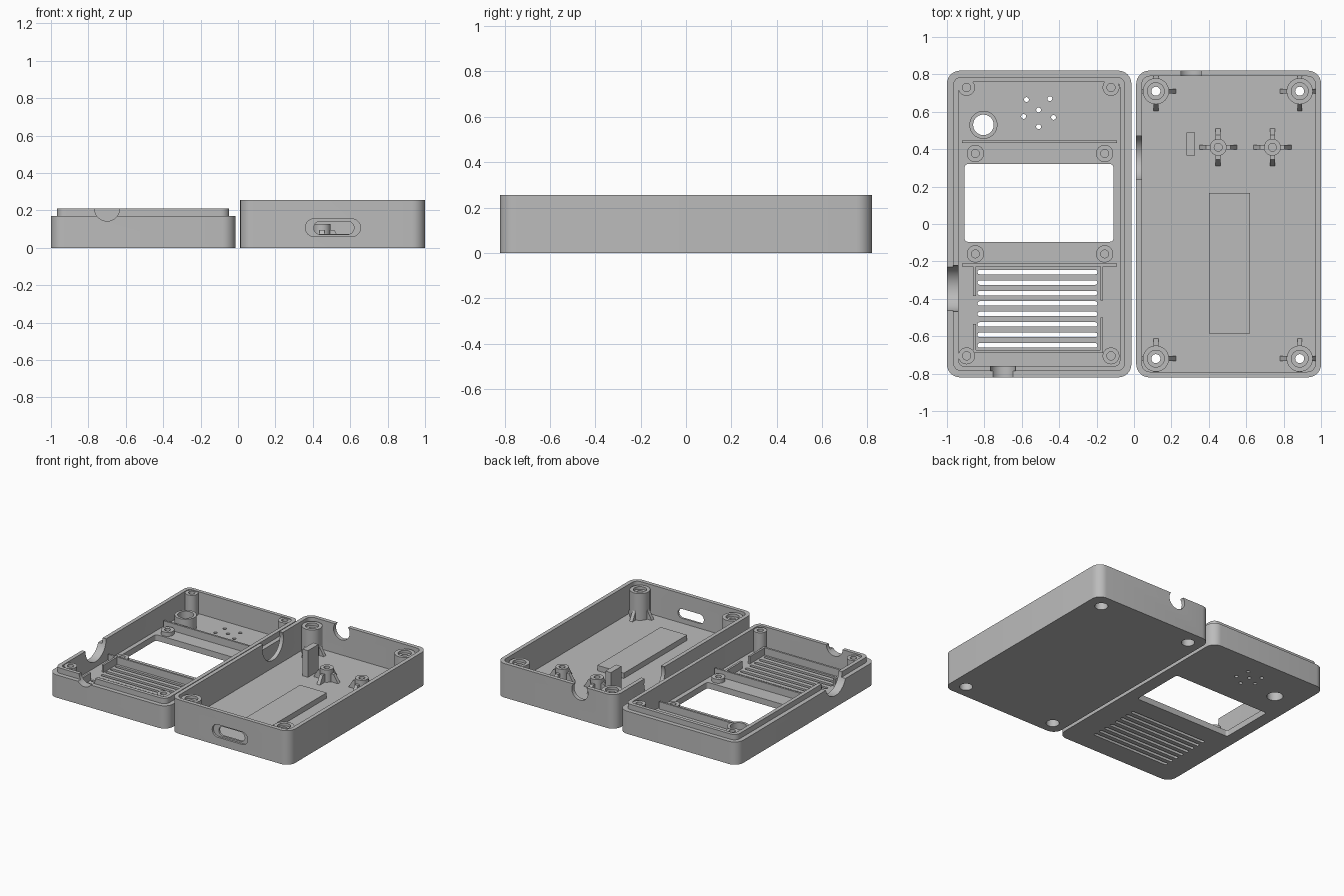
import bpy, bmesh
from math import cos, sin, pi, radians
from mathutils import Matrix, Vector

cube = bpy.data.objects.get("Cube")
if cube:
    bpy.data.objects.remove(cube, do_unlink=True)

grey = bpy.data.materials.new("plain grey plastic")
grey.use_nodes = True
COLOUR = (0.5, 0.5, 0.5, 1)
grey.diffuse_color = COLOUR
grey.node_tree.nodes["Principled BSDF"].inputs["Base Color"].default_value = COLOUR


def finish(name, bm):
    bmesh.ops.remove_doubles(bm, verts=bm.verts, dist=1e-5)
    bmesh.ops.recalc_face_normals(bm, faces=bm.faces)
    mesh = bpy.data.meshes.new(name)
    bm.to_mesh(mesh)
    bm.free()
    mesh.materials.append(grey)
    obj = bpy.data.objects.new(name, mesh)
    bpy.context.scene.collection.objects.link(obj)
    return obj


def prism(name, x, y, z, r=0, seg=8):
    """Upright block spanning three ranges, with rounded vertical edges."""
    pts = []
    for i, (sx, sy) in enumerate([(1, 1), (0, 1), (0, 0), (1, 0)]):
        cx, cy = x[sx] + (r if sx == 0 else -r), y[sy] + (r if sy == 0 else -r)
        for k in range(seg + 1 if r else 1):
            a = (i + k / seg) * pi / 2
            pts.append((cx + r * cos(a), cy + r * sin(a), z[0]))
    bm = bmesh.new()
    face = bm.faces.new([bm.verts.new(p) for p in pts])
    top = bmesh.ops.extrude_face_region(bm, geom=[face])["geom"]
    verts = [v for v in top if isinstance(v, bmesh.types.BMVert)]
    bmesh.ops.translate(bm, verts=verts, vec=(0, 0, z[1] - z[0]))
    return finish(name, bm)


def lathe(name, profile, at, closed=True, steps=40):
    """Revolve (radius, height) points around a vertical axis."""
    bm = bmesh.new()
    vs = [bm.verts.new((r, 0, h)) for r, h in profile]
    pairs = list(zip(vs, vs[1:])) + ([(vs[-1], vs[0])] if closed else [])
    edges = [bm.edges.new(p) for p in pairs]
    bmesh.ops.spin(bm, geom=vs + edges, cent=(0, 0, 0), axis=(0, 0, 1),
                   angle=2 * pi, steps=steps)
    bmesh.ops.translate(bm, verts=bm.verts, vec=(at[0], at[1], 0))
    return finish(name, bm)


def rod(centre, r, depth, axis="Z"):
    """Cylinder used as a cutter."""
    rot = {"Z": Matrix(), "X": Matrix.Rotation(pi / 2, 4, "Y"),
           "Y": Matrix.Rotation(pi / 2, 4, "X")}[axis]
    bm = bmesh.new()
    bmesh.ops.create_cone(bm, cap_ends=True, segments=40, radius1=r, radius2=r,
                          depth=depth, matrix=Matrix.Translation(centre) @ rot)
    return finish("cutter", bm)


def cut(obj, cutters):
    for c in cutters:
        c.hide_render = True
        mod = obj.modifiers.new("cut", "BOOLEAN")
        mod.operation, mod.solver, mod.object = "DIFFERENCE", "EXACT", c
    bpy.context.view_layer.update()
    mesh = bpy.data.meshes.new_from_object(
        obj.evaluated_get(bpy.context.evaluated_depsgraph_get()))
    obj.modifiers.clear()
    obj.data = mesh
    for c in cutters:
        bpy.data.objects.remove(c, do_unlink=True)


def blind_boss(name, at, r, hole, z0, z1):
    lathe(name, [(0, z0), (r, z0), (r, z1), (hole, z1), (hole, z0 + 0.02),
                 (0, z0 + 0.02)], at, closed=False)


def gusset(name, at, angle, start, reach, z0, z1):
    """Rib with a flat inner part and a sloped outer end."""
    outline = [(start, z0), (reach, z0), (max(start, reach - 0.045), z1), (start, z1)]
    bm = bmesh.new()
    face = bm.faces.new([bm.verts.new((u, -0.013, h)) for u, h in outline])
    ext = bmesh.ops.extrude_face_region(bm, geom=[face])["geom"]
    bmesh.ops.translate(bm, vec=(0, 0.026, 0),
                        verts=[v for v in ext if isinstance(v, bmesh.types.BMVert)])
    bm.transform(Matrix.Translation((at[0], at[1], 0)) @ Matrix.Rotation(angle, 4, "Z"))
    return finish(name, bm)


# ---- Front cover: shell with a stepped lip ----
Y = 0.82
LX = (-1.0, -0.014)
FLOOR = 0.045


def inset(rng, d):
    return (rng[0] + d, rng[1] - d)


cover = prism("front_cover", LX, (-Y, Y), (0, 0.21), 0.07)
ring = prism("cutter", inset(LX, -0.1), (-1, 1), (0.17, 0.3))
cut(ring, [prism("cutter", inset(LX, 0.033), inset((-Y, Y), 0.033), (0.1, 0.4), 0.045)])
cuts = [ring,
        prism("cutter", inset(LX, 0.062), inset((-Y, Y), 0.06), (FLOOR, 0.4), 0.03),
        prism("cutter", (-0.906, -0.11), (-0.095, 0.32), (-0.1, 0.1), 0.018),
        rod((-0.805, 0.53, 0), 0.055, 0.3),
        rod((-1, -0.345, 0.21), 0.123, 0.2, "X"),
        rod((-0.7, -Y, 0.21), 0.067, 0.2, "Y")]
# Ventilation slots and sound holes
for i in range(8):
    y = -0.257 - 0.056 * i
    cuts.append(prism("cutter", (-0.837, -0.195), (y - 0.012, y + 0.012), (-0.1, 0.1), 0.0118, 4))
for x, y in [(-0.575, 0.665), (-0.45, 0.67), (-0.51, 0.61), (-0.59, 0.575),
             (-0.43, 0.57), (-0.51, 0.52)]:
    cuts.append(rod((x, y, 0), 0.013, 0.3))
cut(cover, cuts)

# Cover bosses, button guide and ribs
low = FLOOR - 0.02
for x in (-0.895, -0.123):
    for y in (-0.705, 0.73):
        blind_boss("cover_screw_post", (x, y), 0.045, 0.022, low, 0.205)
for x in (-0.848, -0.157):
    for y in (-0.16, 0.377):
        blind_boss("screen_mount", (x, y), 0.046, 0.021, low, 0.075)
lathe("button_guide", [(0.055, low), (0.075, low), (0.075, 0.14), (0.055, 0.14)],
      (-0.805, 0.53))
RIB = (low, 0.1)
prism("upper_rib", (-0.92, -0.09), (0.433, 0.447), RIB)
prism("middle_rib", (-0.92, -0.09), (-0.226, -0.212), RIB)
prism("lower_rib", (-0.86, -0.165), (-0.69, -0.675), RIB)
for x, gap in ((-0.86, (-0.535, -0.385)), (-0.18, (-0.5, -0.41))):
    prism("vent_side_rib", (x, x + 0.015), (-0.675, gap[0]), RIB)
    prism("vent_side_rib", (x, x + 0.015), (gap[1], -0.22), RIB)

# ---- Rear case: deeper plain shell ----
BX = (0.012, 1.0)
BASE = 0.035
WALL = 0.03
posts = [(x, y) for x in (0.117, 0.886) for y in (-0.72, 0.71)]
case = prism("rear_case", BX, (-Y, Y), (0, 0.255), 0.07)
# Charging port: cutters are laid out flat, then turned to face the front
port = []
for x, z, r, depth in (((0.36, 0.655), (0.06, 0.155), 0.047, (-0.015, 0.05)),
                       ((0.405, 0.62), (0.072, 0.142), 0.0345, (-0.1, 0.05))):
    c = prism("cutter", x, z, depth, r)
    c.data.transform(Matrix.Translation((0, -Y, 0)) @ Matrix.Rotation(pi / 2, 4, "X"))
    port.append(c)
cut(case, [prism("cutter", inset(BX, WALL), inset((-Y, Y), WALL), (BASE, 0.5), 0.042),
           rod((BX[0], 0.355, 0.215), 0.123, 0.12, "X"),
           rod((0.306, Y, 0.215), 0.067, 0.12, "Y")]
    + port + [rod((x, y, 0), 0.045, 0.3) for x, y in posts])

# Corner screw posts with counterbores and ribs
for at in posts:
    lathe("case_screw_post", [(0.07, 0.01), (0.07, 0.235), (0.045, 0.235), (0.045, 0.215),
                              (0.024, 0.215), (0.024, 0.1), (0.045, 0.1), (0.045, 0.01)], at)
    room = [BX[1] - at[0], Y - at[1], at[0] - BX[0], Y + at[1]]
    for i in range(4):
        gusset("post_rib", at, i * pi / 2, 0.06, min(0.115, room[i] - 0.01), 0.02, 0.1)

# Circuit board standoffs
for x in (0.45, 0.74):
    at = (x, 0.41)
    blind_boss("board_standoff", at, 0.045, 0.021, 0.015, 0.127)
    for i in range(4):
        gusset("standoff_rib", at, i * pi / 2, 0.035, 0.11, 0.02, 0.095)

prism("support_block", (0.28, 0.325), (0.365, 0.49), (0.02, 0.235))
prism("battery_pad", (0.40, 0.62), (-0.585, 0.165), (0.02, 0.075))

# Smooth the round surfaces, keeping edges crisp
bpy.ops.object.select_all(action="DESELECT")
for obj in bpy.context.scene.objects:
    if obj.type == "MESH":
        obj.select_set(True)
        bpy.context.view_layer.objects.active = obj
bpy.ops.object.shade_smooth_by_angle(angle=radians(30))
